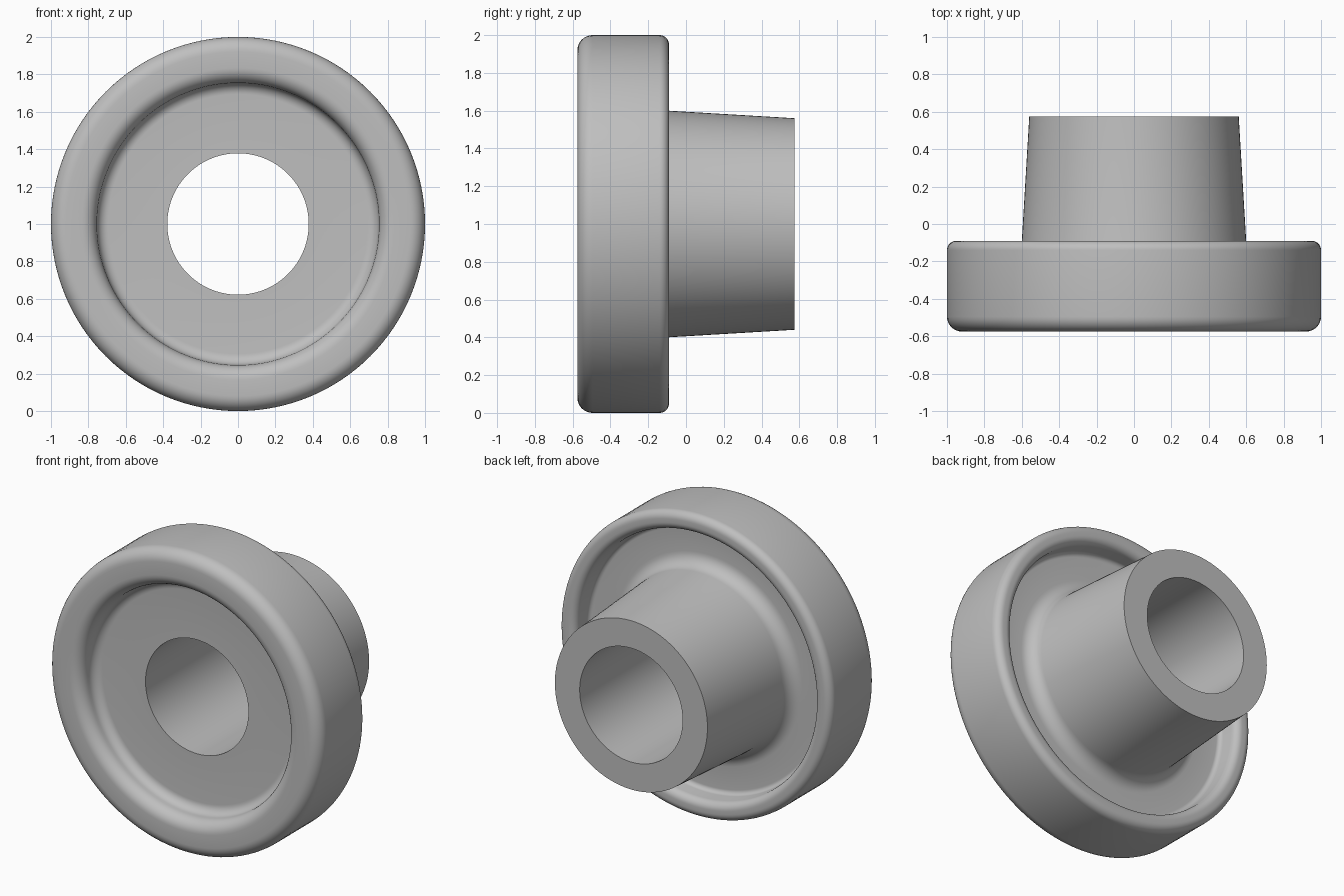
import bpy
import bmesh
from math import pi, radians, sin, tan
from mathutils import Vector, Matrix

cube = bpy.data.objects.get("Cube")
if cube:
    bpy.data.objects.remove(cube, do_unlink=True)

SEGMENTS = 128
FILLET_STEPS = 8

# One plain grey
grey = bpy.data.materials.new("plain_grey")
grey.use_nodes = True
colour = (0.52, 0.52, 0.52, 1)
grey.diffuse_color = colour
grey.node_tree.nodes["Principled BSDF"].inputs["Base Color"].default_value = colour


def rounded(corners):
    """Closed profile of (radius, y, fillet) corners, with each fillet as an arc."""
    points = []
    for i, (r, y, fillet) in enumerate(corners):
        p = Vector((r, y))
        if not fillet:
            points.append(p)
            continue
        a = (Vector(corners[i - 1][:2]) - p).normalized()
        b = (Vector(corners[(i + 1) % len(corners)][:2]) - p).normalized()
        half = a.angle(b) / 2
        reach = fillet / tan(half)
        centre = p + (a + b).normalized() * fillet / sin(half)
        start = (p + a * reach - centre).normalized()
        end = (p + b * reach - centre).normalized()
        for k in range(FILLET_STEPS + 1):
            points.append(centre + start.slerp(end, k / FILLET_STEPS) * fillet)
    return points


def lathe(name, corners):
    """Spin a closed profile around the y axis through z = 1."""
    bm = bmesh.new()
    verts = [bm.verts.new((p.x, p.y, 0)) for p in rounded(corners)]
    edges = [bm.edges.new((v, verts[i - 1])) for i, v in enumerate(verts)]
    bmesh.ops.spin(bm, geom=verts + edges, cent=(0, 0, 0), axis=(0, 1, 0),
                   angle=2 * pi, steps=SEGMENTS, use_merge=True)
    bmesh.ops.remove_doubles(bm, verts=bm.verts, dist=1e-5)
    bmesh.ops.recalc_face_normals(bm, faces=bm.faces)
    bmesh.ops.transform(bm, matrix=Matrix.Translation((0, 0, 1)), verts=bm.verts)
    mesh = bpy.data.meshes.new(name)
    bm.to_mesh(mesh)
    bm.free()
    mesh.materials.append(grey)
    obj = bpy.data.objects.new(name, mesh)
    bpy.context.collection.objects.link(obj)
    bpy.ops.object.select_all(action='DESELECT')
    obj.select_set(True)
    bpy.context.view_layer.objects.active = obj
    bpy.ops.object.shade_smooth_by_angle(angle=radians(30))


# Flanged bushing: recessed front, thick rim, recessed back, tapered hollow boss
lathe("flanged_bushing", [
    (0.378, -0.43, 0),       # bore, front edge
    (0.75, -0.43, 0.06),     # front recess floor
    (0.76, -0.575, 0.08),    # front lip
    (1.0, -0.575, 0.08),     # outer rim, front
    (1.0, -0.09, 0.05),      # outer rim, back
    (0.88, -0.09, 0.05),     # back lip
    (0.87, -0.23, 0.03),     # back recess floor
    (0.608, -0.23, 0.09),    # boss root
    (0.56, 0.575, 0),        # boss end
    (0.378, 0.575, 0),       # bore, back edge
])
